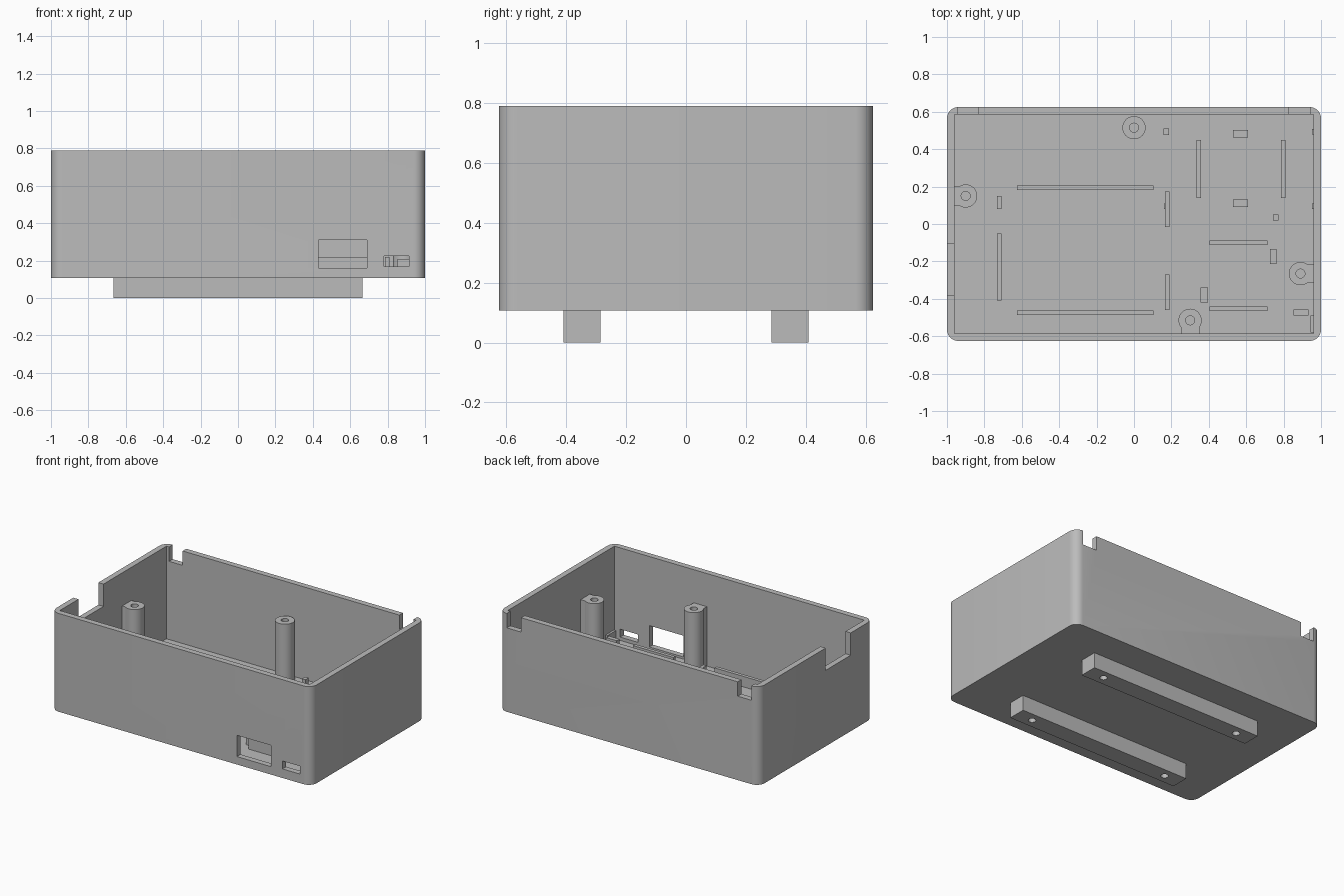
import bpy
import bmesh
from mathutils import Vector, Matrix

default = bpy.data.objects.get("Cube")
if default:
    bpy.data.objects.remove(default, do_unlink=True)

grey = bpy.data.materials.new("plastic grey")
grey.use_nodes = True
colour = (0.5, 0.5, 0.5, 1)
grey.diffuse_color = colour
grey.node_tree.nodes["Principled BSDF"].inputs["Base Color"].default_value = colour

BASE, FLOOR, RIM = 0.107, 0.147, 0.79
HALF_X, HALF_Y, WALL = 1.0, 0.625, 0.04
POST_TOP = 0.56


def finish(name, bm):
    bmesh.ops.recalc_face_normals(bm, faces=bm.faces)
    mesh = bpy.data.meshes.new(name)
    bm.to_mesh(mesh)
    bm.free()
    mesh.materials.append(grey)
    obj = bpy.data.objects.new(name, mesh)
    bpy.context.collection.objects.link(obj)
    return obj


def box(name, x, y, z, radius=0):
    """Box from (min, max) ranges, with optional rounded upright edges."""
    bm = bmesh.new()
    bmesh.ops.create_cube(bm, size=1)
    for v in bm.verts:
        v.co = Vector([r[0] if c < 0 else r[1] for c, r in zip(v.co, (x, y, z))])
    if radius:
        upright = [e for e in bm.edges
                   if abs(e.verts[0].co.z - e.verts[1].co.z) > 0.01]
        bmesh.ops.bevel(bm, geom=upright, offset=radius, segments=8,
                        profile=0.5, affect='EDGES')
    return finish(name, bm)


def cylinder(name, x, y, z, radius):
    bm = bmesh.new()
    bmesh.ops.create_cone(bm, cap_ends=True, segments=32, radius1=radius,
                          radius2=radius, depth=z[1] - z[0],
                          matrix=Matrix.Translation((x, y, sum(z) / 2)))
    return finish(name, bm)


def combine(target, other, operation='DIFFERENCE'):
    """Apply a boolean and discard the helper."""
    other.hide_render = True
    mod = target.modifiers.new("cut", 'BOOLEAN')
    mod.operation, mod.solver, mod.object = operation, 'EXACT', other
    graph = bpy.context.evaluated_depsgraph_get()
    mesh = bpy.data.meshes.new_from_object(target.evaluated_get(graph))
    target.modifiers.clear()
    target.data = mesh
    bpy.data.objects.remove(other, do_unlink=True)


def smooth(obj):
    bpy.ops.object.select_all(action='DESELECT')
    obj.select_set(True)
    bpy.context.view_layer.objects.active = obj
    bpy.ops.object.shade_smooth_by_angle()


# Open tray with rounded corners
case = box("case", (-HALF_X, HALF_X), (-HALF_Y, HALF_Y), (BASE, RIM), 0.06)
inner_x, inner_y = HALF_X - WALL, HALF_Y - WALL
openings = [
    ((-inner_x, inner_x), (-inner_y, inner_y), (FLOOR, 1)),      # cavity
    ((0.43, 0.69), (-0.7, -0.55), (0.162, 0.31)),                # large front port
    ((0.78, 0.915), (-0.7, -0.55), (0.17, 0.225)),               # small front port
    ((-0.94, -0.835), (0.55, 0.7), (0.69, 1)),                   # rear notches
    ((0.83, 0.94), (0.55, 0.7), (0.69, 1)),
    ((-1.1, -0.9), (-0.38, -0.105), (0.635, 1)),                 # side notch
]
for x, y, z in openings:
    combine(case, box("cutter", x, y, z))
smooth(case)

# Screw posts, three of them blended into the nearest wall
posts = [
    ("rear_post", 0, 0.515, None),
    ("right_post", -0.9, 0.15, ((-0.97, -0.9), (0.1, 0.2))),
    ("left_post", 0.89, -0.265, ((0.89, 0.97), (-0.315, -0.215))),
    ("front_post", 0.3, -0.515, ((0.25, 0.35), (-0.595, -0.515))),
]
for name, x, y, web in posts:
    post = cylinder(name, x, y, (FLOOR - 0.01, POST_TOP), 0.062)
    if web:
        combine(post, box("web", *web, (FLOOR - 0.01, POST_TOP)), 'UNION')
    combine(post, cylinder("bore", x, y, (FLOOR + 0.02, 1), 0.024))
    smooth(post)

# Locating rails on the floor: centre x, centre y, length x, length y
rails = [
    (-0.26, 0.195, 0.73, 0.024), (-0.26, -0.475, 0.73, 0.024),
    (-0.72, -0.23, 0.024, 0.36), (-0.72, 0.115, 0.024, 0.07),
    (0.178, 0.08, 0.024, 0.19), (0.178, -0.365, 0.024, 0.19),
    (0.345, 0.295, 0.024, 0.31), (0.797, 0.295, 0.024, 0.31),
    (0.56, -0.1, 0.31, 0.024), (0.56, -0.453, 0.31, 0.024),
]
for i, (x, y, lx, ly) in enumerate(rails, 1):
    box(f"floor_rail_{i}", (x - lx / 2, x + lx / 2), (y - ly / 2, y + ly / 2),
        (FLOOR - 0.01, 0.22))

# Short supports and wall tabs
tabs = [
    (0.57, 0.482, 0.08, 0.04), (0.57, 0.11, 0.08, 0.04),
    (0.172, 0.493, 0.028, 0.035), (0.757, 0.035, 0.03, 0.03),
    (0.745, -0.175, 0.035, 0.08), (0.375, -0.38, 0.04, 0.08),
    (0.893, -0.473, 0.08, 0.03), (0.953, -0.535, 0.016, 0.09),
    (0.957, 0.493, 0.01, 0.03), (0.957, 0.095, 0.01, 0.03),
    (0.165, 0.095, 0.01, 0.03),
]
for i, (x, y, lx, ly) in enumerate(tabs, 1):
    box(f"support_tab_{i}", (x - lx / 2, x + lx / 2), (y - ly / 2, y + ly / 2),
        (FLOOR - 0.01, 0.21))

# Two mounting bars underneath with blind screw holes
for side, label in ((-1, "front"), (1, "rear")):
    y = side * 0.347
    bar = box(f"{label}_foot_bar", (-0.665, 0.665), (y - 0.062, y + 0.062), (0, BASE))
    for x in (-0.54, 0.54):
        combine(bar, cylinder("screw_hole", x, y, (-0.05, 0.09), 0.024))
    smooth(bar)
